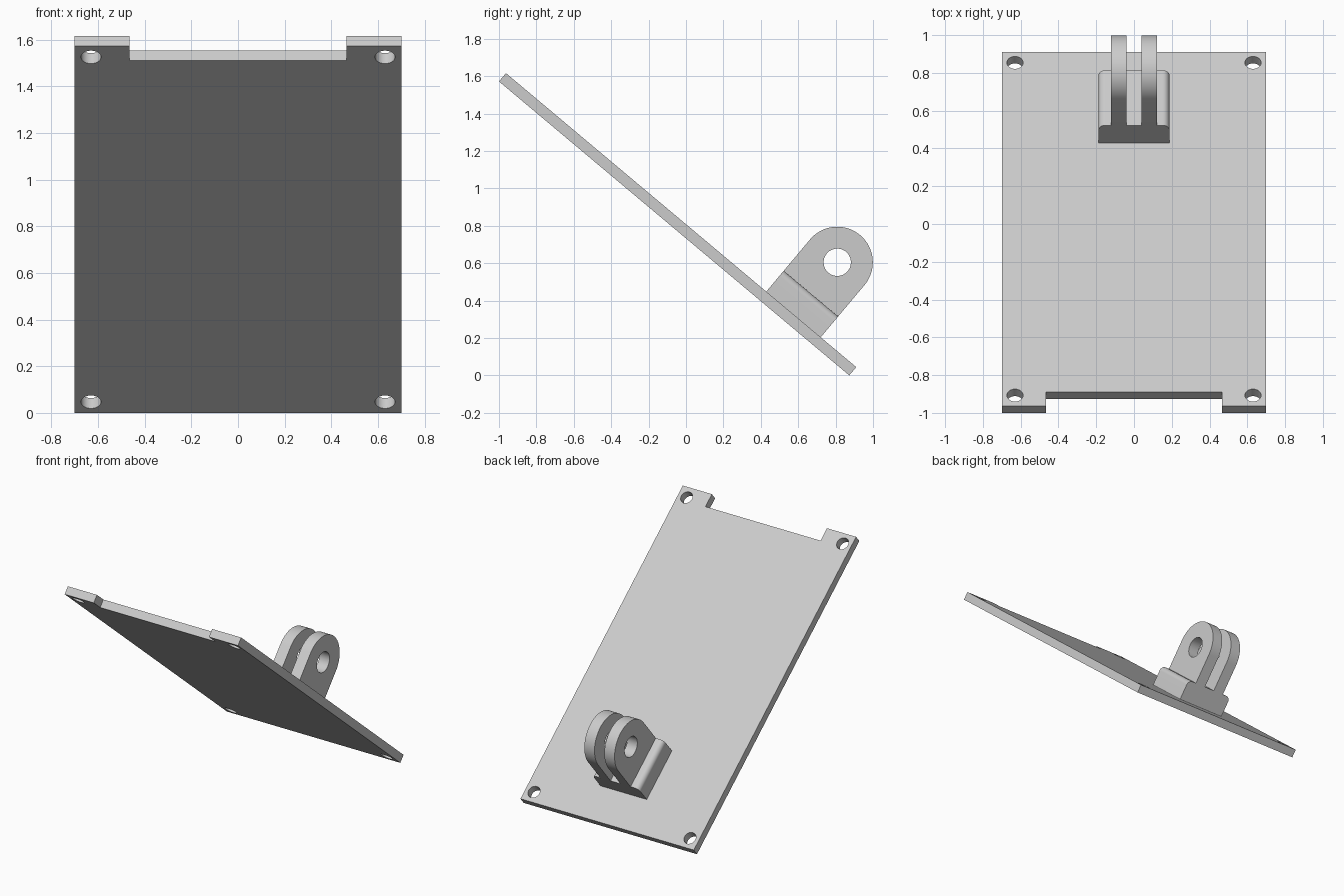
import bpy, bmesh
from math import sin, cos, pi, radians
from mathutils import Matrix, Vector

if "Cube" in bpy.data.objects:
    bpy.data.objects.remove(bpy.data.objects["Cube"])

TILT = radians(40)
LENGTH, HALF_W, THICK = 2.445, 0.70, 0.058
# plate frame: x across, y down the slope, z out of the upper face
FRAME = Matrix.Translation((0, -1.0, LENGTH * sin(TILT))) @ Matrix.Rotation(-TILT, 4, 'X')


def arc(cx, cy, r, a0, a1, n):
    return [(cx + r * cos(a0 + (a1 - a0) * i / n), cy + r * sin(a0 + (a1 - a0) * i / n))
            for i in range(n + 1)]


def circle(cx, cy, r, n=48):
    return arc(cx, cy, r, 0, 2 * pi, n)[:-1]


def axes(x, y, z):
    return Matrix((x, y, z)).transposed().to_4x4()


def extrude_profile(name, loops, start, end, orient):
    """Fill an outline with its holes and extrude it between two depths."""
    curve = bpy.data.curves.new(name, 'CURVE')
    curve.dimensions = '2D'
    curve.fill_mode = 'BOTH'
    curve.extrude = (end - start) / 2
    for pts in loops:
        sp = curve.splines.new('POLY')
        sp.points.add(len(pts) - 1)
        for p, (a, b) in zip(sp.points, pts):
            p.co = (a, b, 0, 1)
        sp.use_cyclic_u = True
    tmp = bpy.data.objects.new(name + "_outline", curve)
    bpy.context.collection.objects.link(tmp)
    dg = bpy.context.evaluated_depsgraph_get()
    mesh = bpy.data.meshes.new_from_object(tmp.evaluated_get(dg))
    bpy.data.objects.remove(tmp)
    bm = bmesh.new()
    bm.from_mesh(mesh)
    bmesh.ops.remove_doubles(bm, verts=bm.verts, dist=1e-5)
    bm.transform(orient @ Matrix.Translation((0, 0, (start + end) / 2)))
    bmesh.ops.recalc_face_normals(bm, faces=bm.faces)
    bm.to_mesh(mesh)
    bm.free()
    mesh.name = name
    obj = bpy.data.objects.new(name, mesh)
    bpy.context.collection.objects.link(obj)
    obj.matrix_world = FRAME
    bpy.ops.object.select_all(action='DESELECT')
    obj.select_set(True)
    bpy.context.view_layer.objects.active = obj
    bpy.ops.object.shade_smooth_by_angle(angle=radians(30))
    return obj


X, Y, Z = Vector((1, 0, 0)), Vector((0, 1, 0)), Vector((0, 0, 1))

# sloping plate with a notched upper edge and four corner holes
NOTCH_W, NOTCH_D, INSET = 0.465, 0.097, 0.073
plate = [(-HALF_W, 0), (-NOTCH_W, 0), (-NOTCH_W, NOTCH_D), (NOTCH_W, NOTCH_D),
         (NOTCH_W, 0), (HALF_W, 0), (HALF_W, LENGTH), (-HALF_W, LENGTH)]
holes = [circle(sx * 0.63, y, 0.043) for sx in (-1, 1) for y in (INSET, LENGTH - INSET)]
extrude_profile("plate", [plate] + holes, 0, THICK, axes(X, Y, Z))

# hinge base block with rounded long top edges
CY, CZ, R = 2.007, 0.422, 0.19
BASE_W, BASE_TOP, FILLET = 0.187, 0.203, 0.035
base = ([(-BASE_W, THICK - 0.01), (BASE_W, THICK - 0.01)]
        + arc(BASE_W - FILLET, BASE_TOP - FILLET, FILLET, 0, pi / 2, 8)
        + arc(-BASE_W + FILLET, BASE_TOP - FILLET, FILLET, pi / 2, pi, 8))
extrude_profile("hinge_base", [base], -(CY + R), -(CY - R), axes(X, Z, -Y))

# two round-ended hinge prongs with a pin hole
prong = [(CY - R, BASE_TOP), (CY + R, BASE_TOP)] + arc(CY, CZ, R, 0, pi, 40)
for side, x0, x1 in (("left", -0.122, -0.04), ("right", 0.04, 0.122)):
    extrude_profile("hinge_prong_" + side, [prong, circle(CY, CZ, 0.073)], x0, x1, axes(Y, Z, X))
